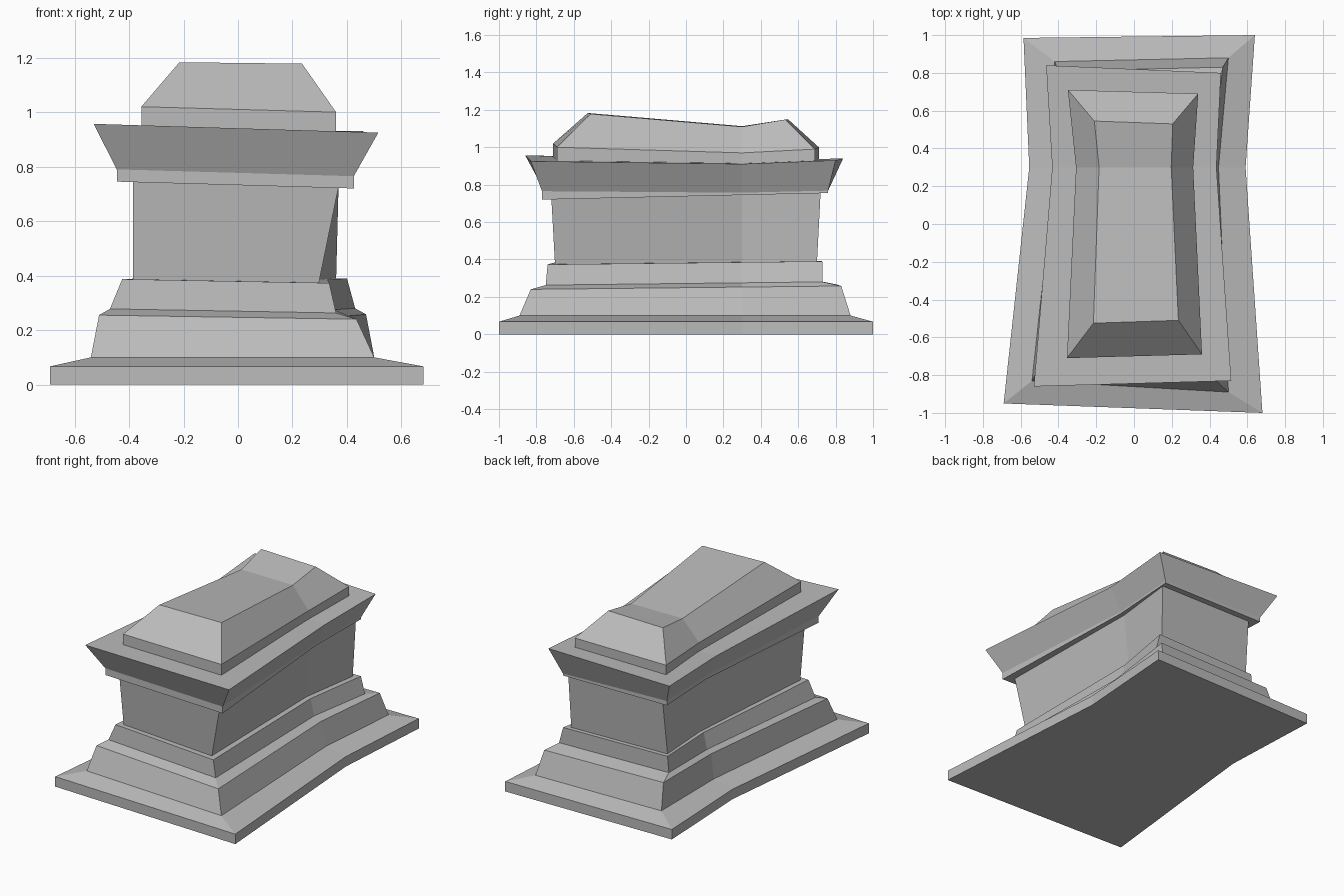
import bpy
import bmesh

cube = bpy.data.objects.get("Cube")
if cube:
    bpy.data.objects.remove(cube)

stone = bpy.data.materials.new("grey stone")
stone.use_nodes = True
stone.diffuse_color = (0.5, 0.5, 0.5, 1)
stone.node_tree.nodes["Principled BSDF"].inputs["Base Color"].default_value = stone.diffuse_color

WAIST_Y = 0.3       # where the long sides pinch in
LEFT_PINCH = 0.87
RIGHT_PINCH = 0.895


def waist(front, back, pinch, dip):
    """Point on a long side, pulled inward and sagging below its two corners."""
    t = (WAIST_Y - front[1]) / (back[1] - front[1])
    x = (front[0] + back[0]) / 2 * pinch
    z = front[2] + (back[2] - front[2]) * t - dip
    return (x, WAIST_Y, z)


def outline(front_low_x, front_high_x, back_high_x, back_low_x, heights, dip=0):
    """Six-point ring from four (x, y) corners and their heights."""
    corners = (front_low_x, front_high_x, back_high_x, back_low_x)
    a, b, c, d = [(x, y, z) for (x, y), z in zip(corners, heights)]
    return [a, b, waist(b, c, RIGHT_PINCH, dip), c, d, waist(a, d, LEFT_PINCH, dip)]


def at_height(ring, *heights, dip=0):
    """The same plan at another height."""
    corners = [ring[i][:2] for i in (0, 1, 3, 4)]
    return outline(*corners, heights, dip)


def stack(name, *rings):
    """Closed flat-faced solid through the rings, bottom to top."""
    bm = bmesh.new()
    loops = [[bm.verts.new(p) for p in ring] for ring in rings]
    for low, high in zip(loops, loops[1:]):
        for i in range(len(low)):
            j = (i + 1) % len(low)
            bm.faces.new((low[i], low[j], high[j], high[i]))
    for a, b, c, d, e, f in (loops[0], loops[-1]):
        bm.faces.new((a, b, c, f))
        bm.faces.new((f, c, d, e))
    bmesh.ops.recalc_face_normals(bm, faces=bm.faces)
    mesh = bpy.data.meshes.new(name)
    bm.to_mesh(mesh)
    bm.free()
    mesh.materials.append(stone)
    part = bpy.data.objects.new(name, mesh)
    bpy.context.collection.objects.link(part)
    return part


# Ground slab with its shallow sloping top
slab = outline((-.69, -.95), (.68, -1), (.64, 1), (-.585, .985), (0, 0, 0, 0))
slab_top = at_height(slab, .067, .067, .067, .067)
step_foot = outline((-.54, -.83), (.5, -.89), (.5, .88), (-.42, .86), (.1, .1, .1, .1))
stack("ground_slab", slab, slab_top, step_foot)

# Two stepped plinths
step_top = outline((-.51, -.77), (.435, -.83), (.47, .83), (-.4, .81), (.255, .24, .258, .265))
upper_foot = outline((-.47, -.7), (.36, -.75), (.43, .73), (-.37, .71), (.278, .263, .28, .285))
stack("lower_plinth", step_foot, step_top, upper_foot)
upper_top = outline((-.425, -.69), (.335, -.74), (.4, .73), (-.36, .71), (.387, .373, .39, .392))
stack("upper_plinth", upper_foot, upper_top)

# Chest
chest_foot = outline((-.385, -.66), (.295, -.7), (.36, .7), (-.34, .68), (.38, .365, .38, .38))
chest_top = outline((-.385, -.71), (.37, -.72), (.37, .72), (-.33, .72), (.755, .73, .765, .765))
stack("chest", chest_foot, chest_top)

# Flared cornice
ledge = outline((-.445, -.77), (.425, -.77), (.38, .76), (-.39, .76), (.745, .72, .755, .76))
ledge_top = at_height(ledge, .79, .765, .768, .79, dip=.01)
flare = outline((-.53, -.86), (.515, -.83), (.46, .8), (-.465, .84), (.957, .925, .93, .94), dip=.018)
stack("cornice", ledge, ledge_top, flare)

# Lid with a sagging hipped top
rim_foot = outline((-.355, -.71), (.36, -.69), (.34, .69), (-.35, .71), (.93, .91, .92, .925), dip=.03)
rim = at_height(rim_foot, 1.02, 1, .99, 1, dip=.023)
ridge = outline((-.215, -.525), (.235, -.51), (.205, .53), (-.21, .545), (1.183, 1.178, 1.148, 1.15), dip=.045)
stack("lid", rim_foot, rim, ridge)
